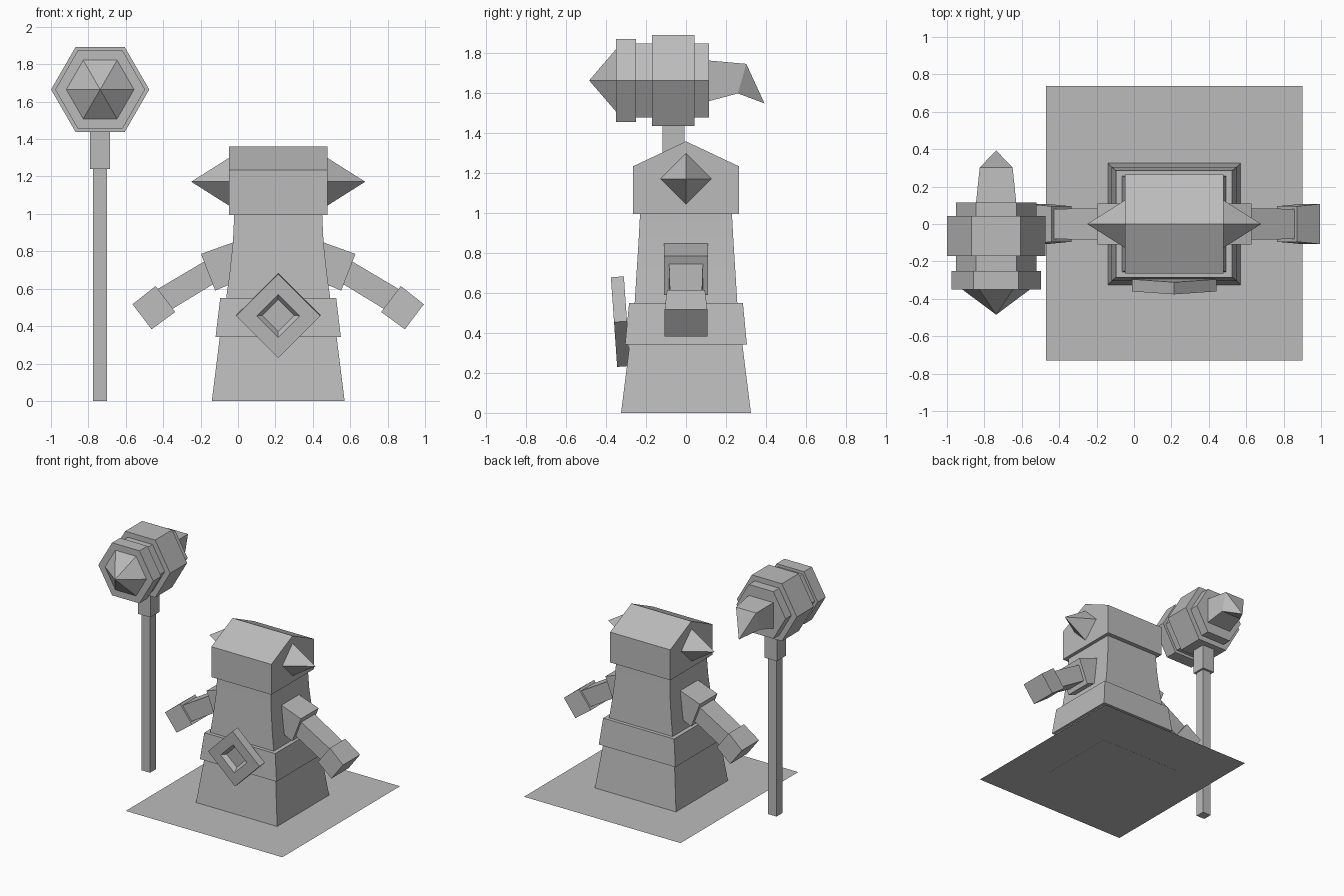
import bpy, bmesh, math
from mathutils import Matrix, Vector

cube = bpy.data.objects.get("Cube")
if cube:
    bpy.data.objects.remove(cube)

GREY = (0.5, 0.5, 0.5, 1)
mat = bpy.data.materials.new("plain grey")
mat.use_nodes = True
mat.diffuse_color = GREY
mat.node_tree.nodes["Principled BSDF"].inputs["Base Color"].default_value = GREY

BODY_X = 0.215                       # centre of the figure
STAFF = Vector((-0.737, -0.0625, 1.665))  # centre of the hammer head


def loft(name, rings, smooth=False):
    """Skin a stack of equal-sized rings; a one-point ring makes a tip."""
    bm = bmesh.new()
    loops = [[bm.verts.new(p) for p in ring] for ring in rings]
    for a, b in zip(loops, loops[1:]):
        n = max(len(a), len(b))
        for i in range(n):
            j = (i + 1) % n
            if len(b) == 1:
                bm.faces.new((a[i], a[j], b[0]))
            else:
                bm.faces.new((a[i], a[j], b[j], b[i]))
    for ring in (loops[0], loops[-1]):
        if len(ring) > 2:
            bm.faces.new(ring)
    bmesh.ops.recalc_face_normals(bm, faces=bm.faces)
    mesh = bpy.data.meshes.new(name)
    bm.to_mesh(mesh)
    bm.free()
    mesh.materials.append(mat)
    obj = bpy.data.objects.new(name, mesh)
    bpy.context.collection.objects.link(obj)
    if smooth:
        bpy.ops.object.select_all(action='DESELECT')
        obj.select_set(True)
        bpy.context.view_layer.objects.active = obj
        bpy.ops.object.shade_smooth_by_angle(angle=math.radians(20))
    return obj


def rect(cx, cy, hx, hy, z):
    return [(cx + sx * hx, cy + sy * hy, z) for sx, sy in ((-1, -1), (1, -1), (1, 1), (-1, 1))]


def tower(name, levels, cx=BODY_X, cy=0, smooth=False):
    """Rectangular column from (z, half width, half depth) levels."""
    return loft(name, [rect(cx, cy, hx, hy, z) for z, hx, hy in levels], smooth)


def hexagon(radius, y):
    return [(STAFF.x + radius * math.cos(math.radians(a)), y,
             STAFF.z + radius * math.sin(math.radians(a))) for a in range(0, 360, 60)]


def limb(name, side, start, end, w0, w1, d0, d1):
    """Tapered box between two points in the front plane."""
    a, b = Vector(start), Vector(end)
    n = (b - a).normalized()
    n = Vector((-n.y, n.x))
    rings = []
    for c, w, d in ((a, w0, d0), (b, w1, d1)):
        rings.append([(BODY_X + side * (c.x + n.x * w * s), d * t, c.y + n.y * w * s)
                      for s, t in ((-1, -1), (1, -1), (1, 1), (-1, 1))])
    return loft(name, rings)


# Base sheet
bm = bmesh.new()
bm.faces.new([bm.verts.new(p) for p in rect(BODY_X, 0.004, 0.685, 0.735, 0.001)])
sheet = bpy.data.meshes.new("base_sheet")
bm.to_mesh(sheet)
bm.free()
sheet.materials.append(mat)
bpy.context.collection.objects.link(bpy.data.objects.new("base_sheet", sheet))

# Robe, belt and torso
tower("robe", [(0, 0.355, 0.325), (0.36, 0.31, 0.28)])
tower("belt", [(0.342, 0.335, 0.305), (0.55, 0.31, 0.285)])
tower("torso", [(0.5, 0.285, 0.26), (0.68, 0.26, 0.249), (0.85, 0.242, 0.238),
                (1.0, 0.235, 0.23)], smooth=True)

# Hood with a ridged roof
gable = [(-0.265, 0.995), (0.265, 0.995), (0.265, 1.235), (0, 1.36), (-0.265, 1.235)]
loft("hood", [[(BODY_X + s * 0.2625, y, z) for y, z in gable] for s in (-1, 1)])

# Horns and arms on both sides
for side, label in ((1, "left"), (-1, "right")):
    base = BODY_X + side * 0.2625
    diamond = [(base, 0.128 * math.cos(a), 1.172 + 0.128 * math.sin(a))
               for a in (i * math.pi / 2 for i in range(4))]
    loft(label + "_horn", [diamond, [(BODY_X + side * 0.465, 0, 1.172)]])
    limb(label + "_shoulder", side, (0.19, 0.76), (0.375, 0.688), 0.1, 0.105, 0.11, 0.11)
    limb(label + "_arm", side, (0.33, 0.71), (0.63, 0.53), 0.064, 0.066, 0.085, 0.08)
    limb(label + "_hand", side, (0.603, 0.545), (0.728, 0.45), 0.087, 0.084, 0.095, 0.107)

# Buckle: a tilted diamond frame with a sunken panel
steps = [(0.225, 0.0325), (0.225, -0.0325), (0.115, -0.0325), (0.085, 0.0)]
buckle = loft("buckle", [[(r * math.cos(a), y, r * math.sin(a))
                          for a in (i * math.pi / 2 for i in range(4))] for r, y in steps])
buckle.data.transform(Matrix.Translation((BODY_X, -0.328, 0.457))
                      @ Matrix.Rotation(math.radians(4), 4, 'X'))

# Staff pole and collar
tower("staff_pole", [(0, 0.037, 0.037), (1.25, 0.037, 0.037)], STAFF.x, STAFF.y)
tower("staff_collar", [(1.24, 0.053, 0.056), (1.46, 0.053, 0.056)], STAFF.x, STAFF.y)

# Hammer head: stepped hexagonal drum and front spike
drum = [(0.24, -0.35), (0.24, -0.25), (0.215, -0.25), (0.215, -0.17), (0.2625, -0.17),
        (0.2625, 0.042), (0.215, 0.042), (0.215, 0.115)]
loft("hammer_drum", [hexagon(r, y) for r, y in drum])
loft("hammer_spike", [hexagon(0.181, -0.35), [(STAFF.x, -0.485, STAFF.z)]])

# Hooked beak at the rear of the hammer
beak = []
for hx, (yb, zb), (yt, zt) in ((0.108, (0.11, 1.56), (0.11, 1.765)),
                               (0.088, (0.26, 1.60), (0.302, 1.748))):
    beak.append([(STAFF.x - hx, yb, zb), (STAFF.x + hx, yb, zb),
                 (STAFF.x + hx, yt, zt), (STAFF.x - hx, yt, zt)])
loft("hammer_beak", beak + [[(STAFF.x, 0.393, 1.55)]])
